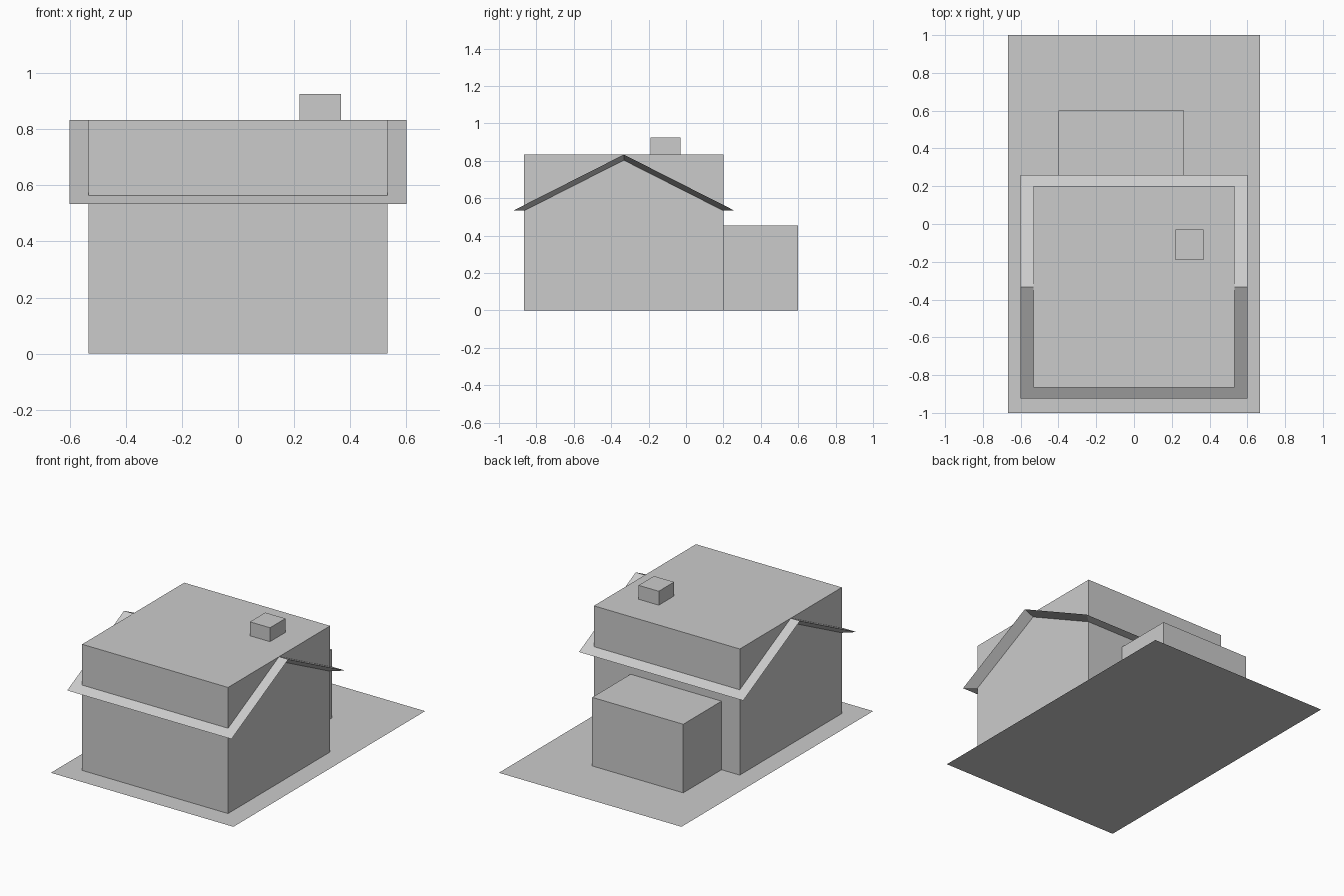
import bpy

cube = bpy.data.objects.get("Cube")
if cube:
    bpy.data.objects.remove(cube, do_unlink=True)

grey = bpy.data.materials.new("plain grey")
grey.use_nodes = True
grey.diffuse_color = (0.6, 0.6, 0.6, 1)
for node in grey.node_tree.nodes:
    if node.type == 'BSDF_PRINCIPLED':
        node.inputs["Base Color"].default_value = grey.diffuse_color


def add_mesh(name, verts, faces):
    mesh = bpy.data.meshes.new(name)
    mesh.from_pydata(verts, [], faces)
    mesh.materials.append(grey)
    obj = bpy.data.objects.new(name, mesh)
    bpy.context.collection.objects.link(obj)
    return obj


def add_box(name, xs, ys, zs):
    verts = [(x, y, z) for z in zs for y in ys for x in xs]
    faces = [(0, 2, 3, 1), (4, 5, 7, 6), (0, 1, 5, 4),
             (1, 3, 7, 5), (3, 2, 6, 7), (2, 0, 4, 6)]
    return add_mesh(name, verts, faces)


WALL_X, FRONT, BACK = 0.533, -0.865, 0.2
EAVE_Z, RIDGE_Z = 0.533, 0.833
RIDGE_Y = (FRONT + BACK) / 2
OVERHANG = 0.067
EAVE = 0.06

# Plot of land
add_mesh("ground_plot", [(-0.667, -1, 0), (0.667, -1, 0), (0.667, 1, 0), (-0.667, 1, 0)],
         [(0, 1, 2, 3)])

# Main block, rear extension and chimney
add_box("main_block", (-WALL_X, WALL_X), (FRONT, BACK), (0, RIDGE_Z))
add_box("rear_extension", (-0.4, 0.265), (BACK, 0.6), (0, 0.453))
add_box("chimney", (0.22, 0.367), (-0.19, -0.03), (0.7, 0.925))


# Gable roof: outer skin overhangs the walls, soffit tapers back to them
def gable(half_width, eave, ridge_z):
    return [(x, y, z) for x in (-half_width, half_width)
            for y, z in ((FRONT - eave, EAVE_Z), (RIDGE_Y, ridge_z), (BACK + eave, EAVE_Z))]


outer = gable(WALL_X + OVERHANG, EAVE, RIDGE_Z)
inner = gable(WALL_X, 0, RIDGE_Z - 0.03)
slopes = [(0, 3, 4, 1), (1, 4, 5, 2)]
undersides = [tuple(i + 6 for i in reversed(f)) for f in slopes]
rim = [0, 1, 2, 5, 4, 3]
soffits = [(a, b, b + 6, a + 6) for a, b in zip(rim, rim[1:] + rim[:1])]
add_mesh("gable_roof", outer + inner, slopes + undersides + soffits)
